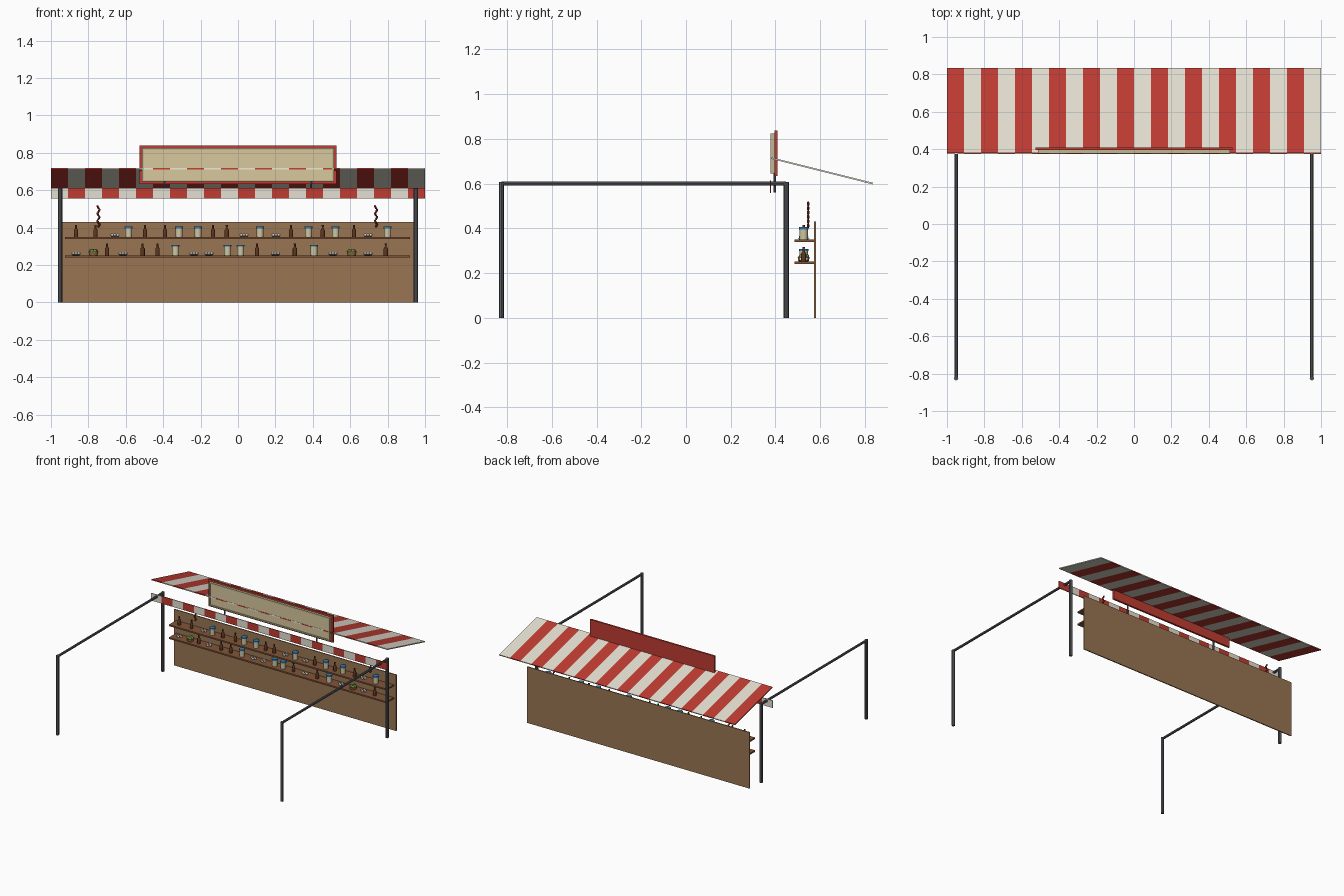
import bpy, bmesh, math
from mathutils import Vector, Matrix

if "Cube" in bpy.data.objects:
    bpy.data.objects.remove(bpy.data.objects["Cube"])


def mat(name, r, g, b):
    m = bpy.data.materials.new(name)
    m.diffuse_color = (r, g, b, 1)
    m.use_nodes = True
    m.node_tree.nodes["Principled BSDF"].inputs["Base Color"].default_value = m.diffuse_color
    return m


RED = mat("red", 0.52, 0.045, 0.032)
CREAM = mat("cream", 0.78, 0.74, 0.64)
PANEL = mat("panel_cream", 0.68, 0.58, 0.34)
TRIM = mat("panel_trim", 0.55, 0.47, 0.28)
STEEL = mat("steel", 0.11, 0.115, 0.13)
WOOD = mat("wood", 0.32, 0.18, 0.085)
SHELF = mat("dark_wood", 0.22, 0.09, 0.04)
BROWN = mat("brown_glass", 0.11, 0.035, 0.012)
GLASS = mat("jar_glass", 0.62, 0.57, 0.36)
BLUE = mat("blue_lid", 0.04, 0.2, 0.45)
GREEN = mat("green", 0.16, 0.3, 0.06)
BASKET = mat("basket", 0.3, 0.17, 0.05)
WHITE = mat("white", 0.8, 0.78, 0.72)
MEAT = mat("sausage", 0.25, 0.03, 0.02)


def finish(bm, name, mats, smooth=False):
    bmesh.ops.recalc_face_normals(bm, faces=bm.faces)
    me = bpy.data.meshes.new(name)
    bm.to_mesh(me)
    bm.free()
    for m in mats:
        me.materials.append(m)
    ob = bpy.data.objects.new(name, me)
    bpy.context.collection.objects.link(ob)
    if smooth:
        bpy.context.view_layer.objects.active = ob
        ob.select_set(True)
        bpy.ops.object.shade_smooth_by_angle(angle=math.radians(40))
        ob.select_set(False)
    return ob


def box(name, x, y, z, m):
    bm = bmesh.new()
    size = [b - a for a, b in (x, y, z)]
    mid = [(a + b) / 2 for a, b in (x, y, z)]
    bmesh.ops.create_cube(bm, size=1, matrix=Matrix.Translation(mid) @ Matrix.Diagonal((*size, 1)))
    return finish(bm, name, [m])


def tube(name, a, b, r, m, sides=8):
    a, b = Vector(a), Vector(b)
    d = b - a
    bm = bmesh.new()
    bmesh.ops.create_cone(bm, cap_ends=True, segments=sides, radius1=r, radius2=r, depth=d.length,
                          matrix=Matrix.Translation((a + b) / 2) @ d.to_track_quat('Z', 'Y').to_matrix().to_4x4())
    return finish(bm, name, [m], True)


def striped(name, profile, first, n=22):
    # closed y,z profile swept along x, one material per stripe
    bm = bmesh.new()
    rows = [[bm.verts.new((-1 + 2 * i / n, y, z)) for y, z in profile] for i in range(n + 1)]
    k = len(profile)
    for i in range(n):
        for j in range(k):
            f = bm.faces.new((rows[i][j], rows[i][(j + 1) % k], rows[i + 1][(j + 1) % k], rows[i + 1][j]))
            f.material_index = (i + first) % 2
    for i, row in ((0, rows[0]), (n - 1, rows[-1])):
        bm.faces.new(row).material_index = (i + first) % 2
    return finish(bm, name, [RED, CREAM])


def lathe(name, loc, profile, mats, sides=10):
    # profile entries: radius, height, material of the band above
    bm = bmesh.new()
    rings = []
    for r, z, _ in profile:
        rings.append([bm.verts.new((loc[0] + r * math.cos(2 * math.pi * i / sides),
                                    loc[1] + r * math.sin(2 * math.pi * i / sides), loc[2] + z))
                      for i in range(sides)])
    for k in range(len(rings) - 1):
        for i in range(sides):
            j = (i + 1) % sides
            f = bm.faces.new((rings[k][i], rings[k][j], rings[k + 1][j], rings[k + 1][i]))
            f.material_index = profile[k][2]
    bm.faces.new(rings[0]).material_index = profile[0][2]
    bm.faces.new(rings[-1]).material_index = profile[-1][2]
    return finish(bm, name, mats, True)


def blobs(name, spots, scale, m, tilts=None):
    bm = bmesh.new()
    for i, p in enumerate(spots):
        rot = Matrix.Rotation(tilts[i], 4, 'Y') if tilts else Matrix()
        bmesh.ops.create_uvsphere(bm, u_segments=8, v_segments=6, radius=1,
                                  matrix=Matrix.Translation(p) @ rot @ Matrix.Diagonal((*scale, 1)))
    return finish(bm, name, [m], True)


# Frame: four posts and two side rails
for s, side in ((-1, "left"), (1, "right")):
    x = 0.951 * s
    tube(side + "_front_post", (x, -0.825, 0), (x, -0.825, 0.608), 0.0115, STEEL)
    tube(side + "_rear_post", (x, 0.448, 0), (x, 0.448, 0.608), 0.0115, STEEL)
    tube(side + "_rail", (x, -0.825, 0.6), (x, 0.448, 0.6), 0.009, STEEL)

# Striped awning and valance
striped("awning", [(0.379, 0.711), (0.380, 0.718), (0.835, 0.604), (0.833, 0.597)], 0)
striped("valance", [(0.375, 0.557), (0.381, 0.557), (0.381, 0.613), (0.375, 0.613)], 1)

# Sign: red backing, cream panel with raised trim, two supports
box("sign_backing", (-0.527, 0.527), (0.396, 0.41), (0.633, 0.838), RED)
box("sign_panel", (-0.505, 0.505), (0.383, 0.397), (0.65, 0.823), PANEL)
for z in (0.646, 0.815):
    box("sign_trim_rail", (-0.512, 0.512), (0.378, 0.397), (z, z + 0.01), TRIM)
for x in (-0.512, 0.502):
    box("sign_trim_side", (x, x + 0.01), (0.378, 0.397), (0.656, 0.815), TRIM)
for x in (-0.39, 0.39):
    tube("sign_support", (x, 0.397, 0.56), (x, 0.397, 0.68), 0.006, STEEL)

# Back wall and shelves
box("back_wall", (-0.945, 0.94), (0.572, 0.58), (0, 0.43), WOOD)
for z in (0.339, 0.241):
    box("shelf", (-0.925, 0.92), (0.484, 0.573), (z, z + 0.011), SHELF)


# Goods on the shelves
def bottle(x, z):
    lathe("bottle", (x, 0.526, z), [(0.0115, 0, 0), (0.0115, 0.036, 0), (0.005, 0.046, 0),
                                    (0.005, 0.057, 0), (0.006, 0.057, 0), (0.006, 0.064, 0)], [BROWN])


def jar(x, z):
    lathe("jar", (x, 0.526, z), [(0.0185, 0, 0), (0.0185, 0.046, 1), (0.022, 0.046, 1),
                                 (0.022, 0.056, 1)], [GLASS, BLUE], 12)


def plate(x, z):
    lathe("plate", (x, 0.526, z), [(0.018, 0, 0), (0.026, 0.004, 0)], [SHELF], 12)
    blobs("buns", [(x + dx, 0.526 + dy, z + 0.011) for dx, dy in ((-0.015, 0), (0, -0.012), (0.015, 0), (0, 0.012))],
          (0.009, 0.009, 0.008), WHITE)


def basket(x, z):
    lathe("basket", (x, 0.526, z), [(0.022, 0, 0), (0.027, 0.02, 0)], [BASKET], 12)
    blobs("vegetables", [(x + 0.014 * math.cos(a), 0.526 + 0.014 * math.sin(a), z + 0.022)
                         for a in (0.3, 1.57, 2.84, 4.1, 5.3)], (0.011, 0.011, 0.011), GREEN)


MAKE = {"b": bottle, "j": jar, "p": plate, "g": basket}
UPPER = ("bbpjbbjjbbpjpbjbjbpj", (-.866, -.762, -.658, -.585, -.497, -.39, -.315, -.214, -.134, -.06, .032,
                                  .118, .203, .283, .377, .453, .522, .62, .695, .8))
LOWER = ("pgbpbbjppjjbpbjpgpb", (-.866, -.773, -.7, -.615, -.51, -.43, -.334, -.235, -.155, -.056, .014, .102,
                                 .2, .304, .406, .508, .608, .695, .79))
for (kinds, xs), z in ((UPPER, 0.35), (LOWER, 0.252)):
    for k, x in zip(kinds, xs):
        MAKE[k](x, z)

# Hanging sausage strings
for x in (-0.746, 0.738):
    tilts = [0.45 * (-1) ** i for i in range(6)]
    blobs("sausage_string", [(x + 0.003 * (-1) ** i, 0.546, 0.412 + 0.0195 * i) for i in range(6)],
          (0.006, 0.006, 0.0125), MEAT, tilts)
